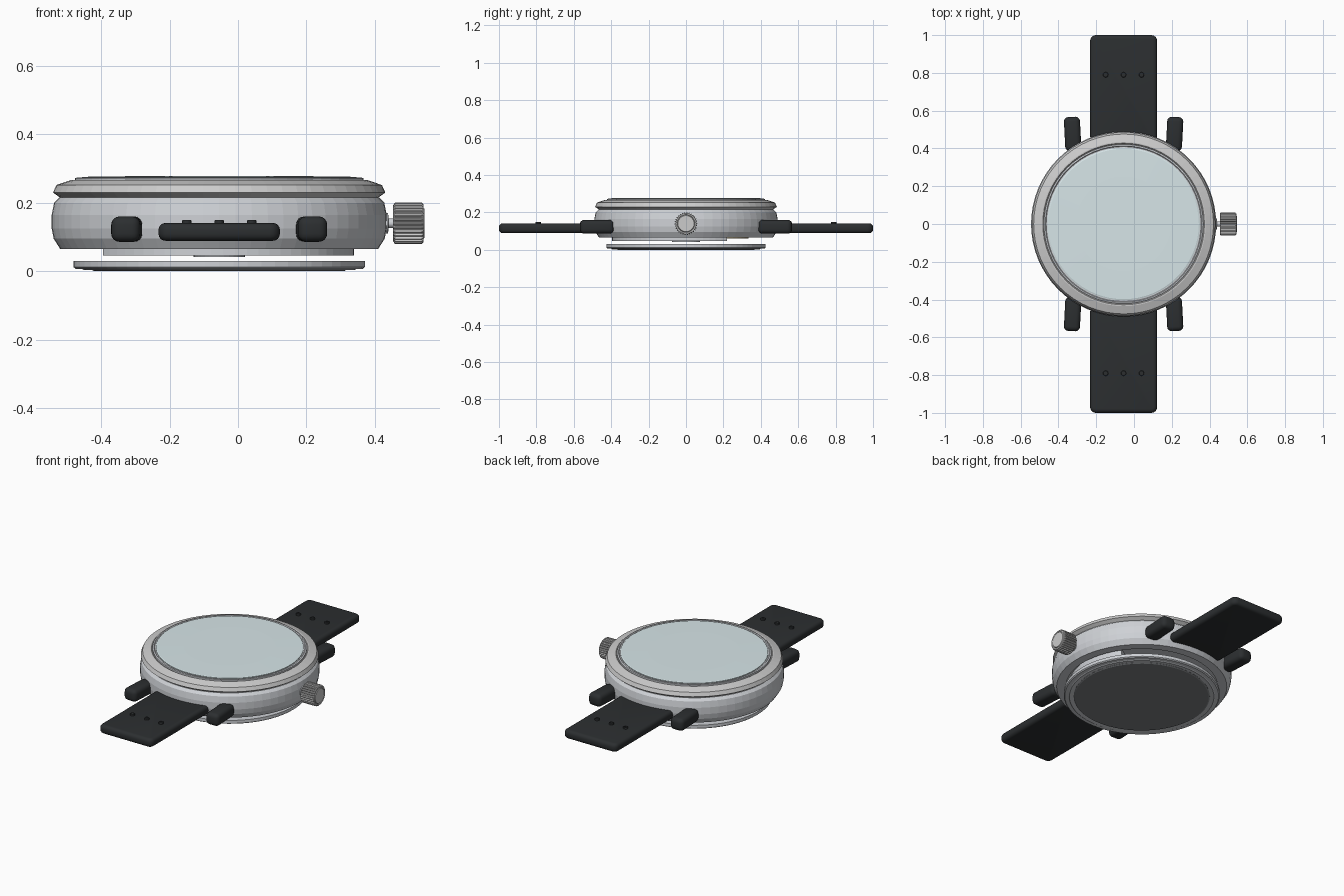
import bpy, bmesh
from math import sin, cos, pi, radians
from mathutils import Matrix

if "Cube" in bpy.data.objects:
    bpy.data.objects.remove(bpy.data.objects["Cube"])

CX = -0.055   # centre of the watch case
SEG = 64


def material(name, rgba):
    m = bpy.data.materials.new(name)
    m.diffuse_color = rgba
    m.use_nodes = True
    m.node_tree.nodes["Principled BSDF"].inputs["Base Color"].default_value = m.diffuse_color
    return m


STEEL = material("steel", (0.62, 0.64, 0.67, 1))
BEZEL = material("bright_steel", (0.74, 0.76, 0.77, 1))
GLASS = material("glass", (0.68, 0.79, 0.81, 1))
BLACK = material("black_rubber", (0.025, 0.028, 0.03, 1))
DARK = material("dark_grey", (0.2, 0.21, 0.22, 1))
BRASS = material("brass", (0.6, 0.5, 0.3, 1))


def finish(bm, name, mat, smooth=False):
    bmesh.ops.recalc_face_normals(bm, faces=bm.faces[:])
    me = bpy.data.meshes.new(name)
    bm.to_mesh(me)
    bm.free()
    me.materials.append(mat)
    ob = bpy.data.objects.new(name, me)
    bpy.context.collection.objects.link(ob)
    if smooth:
        bpy.context.view_layer.objects.active = ob
        ob.select_set(True)
        bpy.ops.object.shade_smooth_by_angle(angle=radians(35))
        ob.select_set(False)
    return ob


def lathe(name, profile, mat, centre=(CX, 0, 0), closed=False, seg=SEG,
          axis_x=False, flute=None):
    """Spin (radius, height) points; open profiles get flat end caps."""
    bm = bmesh.new()
    rings = []
    for k, (r, h) in enumerate(profile):
        ring = []
        for i in range(seg):
            rr = r - (0.006 if flute and k in flute and i % 4 in (2, 3) else 0)
            a = 2 * pi * i / seg
            p = (h, rr * cos(a), rr * sin(a)) if axis_x else (rr * cos(a), rr * sin(a), h)
            ring.append(bm.verts.new([p[j] + centre[j] for j in range(3)]))
        rings.append(ring)
    pairs = list(zip(rings, rings[1:]))
    if closed:
        pairs.append((rings[-1], rings[0]))
    else:
        bm.faces.new(rings[0])
        bm.faces.new(rings[-1])
    for a, b in pairs:
        for i in range(seg):
            j = (i + 1) % seg
            bm.faces.new((a[i], a[j], b[j], b[i]))
    return finish(bm, name, mat)


def rounded_box(name, size, loc, mat, bevel, rot=0, corner=0):
    bm = bmesh.new()
    bmesh.ops.create_cube(bm, size=1)
    bmesh.ops.scale(bm, vec=size, verts=bm.verts)
    if corner:
        upright = [e for e in bm.edges
                   if abs(e.verts[0].co.z - e.verts[1].co.z) > 1e-4]
        bmesh.ops.bevel(bm, geom=upright, offset=corner, segments=4,
                        affect='EDGES', profile=0.5)
        edges = [e for e in bm.edges if abs(e.verts[0].co.z - e.verts[1].co.z) < 1e-4]
    else:
        edges = bm.edges[:]
    bmesh.ops.bevel(bm, geom=edges, offset=bevel, segments=4,
                    affect='EDGES', profile=0.5)
    bmesh.ops.transform(bm, verts=bm.verts,
                        matrix=Matrix.Translation(loc) @ Matrix.Rotation(rot, 4, 'Z'))
    return finish(bm, name, mat, smooth=True)


# Case ring, hollow for the movement
lathe("case", [(0.415, 0.065), (0.465, 0.065), (0.484, 0.095), (0.49, 0.125),
               (0.49, 0.165), (0.483, 0.20), (0.468, 0.215), (0.415, 0.215)],
      STEEL, closed=True)

# Bezel with a stepped inner edge
lathe("bezel", [(0.415, 0.213), (0.462, 0.213), (0.486, 0.230), (0.476, 0.252),
                (0.435, 0.266), (0.428, 0.266), (0.424, 0.262), (0.415, 0.262)],
      BEZEL, closed=True)
lathe("glass_gasket", [(0.40, 0.25), (0.422, 0.25), (0.422, 0.272),
                       (0.414, 0.274), (0.410, 0.270), (0.40, 0.270)],
      STEEL, closed=True)
lathe("glass", [(0.404, 0.25), (0.404, 0.274), (0.398, 0.276), (0.25, 0.278)], GLASS)

# Dial and movement inside the case
lathe("dial", [(0.412, 0.20), (0.412, 0.21)], DARK)
lathe("main_plate", [(0.413, 0.085), (0.413, 0.11)], STEEL)

# Bridge: a disc cut along a diagonal chord
bm = bmesh.new()
a0, a1 = radians(-149.5), radians(33.8)
low = [bm.verts.new((CX + 0.395 * cos(a0 + (a1 - a0) * i / 36),
                     0.395 * sin(a0 + (a1 - a0) * i / 36), 0.046)) for i in range(37)]
base = bm.faces.new(low)
ext = bmesh.ops.extrude_face_region(bm, geom=[base])
for v in ext["geom"]:
    if isinstance(v, bmesh.types.BMVert):
        v.co.z = 0.085
finish(bm, "movement_bridge", STEEL)

# Balance wheel in the cut-away side
bx, by = CX - 0.08, 0.20
lathe("balance_rim", [(0.115, 0.06), (0.135, 0.06), (0.135, 0.072), (0.115, 0.072)],
      BRASS, centre=(bx, by, 0), closed=True, seg=32)
lathe("balance_staff", [(0.018, 0.052), (0.018, 0.086)], BRASS, centre=(bx, by, 0), seg=16)
for i in range(2):
    rounded_box("balance_spoke", (0.24, 0.016, 0.01), (bx, by, 0.066), BRASS, 0.002,
                rot=i * pi / 2)
lathe("centre_jewel", [(0.075, 0.042), (0.075, 0.048)], STEEL, seg=32)

# Separate case back with a window
lathe("case_back", [(0.37, 0.005), (0.395, 0.003), (0.40, 0.006), (0.42, 0.007),
                    (0.426, 0.012), (0.426, 0.030), (0.37, 0.030)], STEEL, closed=True)
lathe("back_window", [(0.365, 0.0), (0.372, 0.004), (0.372, 0.026)], DARK)

# Crown, stem and collar along +x
Z = 0.14
lathe("crown_collar", [(0.03, 0.42), (0.03, 0.438), (0.022, 0.440)], STEEL,
      centre=(0, 0, Z), seg=32, axis_x=True)
lathe("crown_stem", [(0.014, 0.43), (0.014, 0.46)], STEEL,
      centre=(0, 0, Z), seg=24, axis_x=True)
lathe("crown", [(0.053, 0.454), (0.061, 0.459), (0.061, 0.537), (0.055, 0.543),
                (0.048, 0.543), (0.046, 0.540), (0.043, 0.545)],
      BEZEL, centre=(0, 0, Z), seg=120, axis_x=True, flute=(1, 2))

# Lugs, straps and strap holes, mirrored front and back
for s in (1, -1):
    for side in (1, -1):
        rounded_box("lug", (0.085, 0.18, 0.074), (CX + side * 0.27, s * 0.477, 0.123),
                    BLACK, 0.024, rot=-side * s * radians(3))
    rounded_box("strap", (0.355, 0.565, 0.052), (CX, s * 0.7175, 0.115),
                BLACK, 0.02, corner=0.03)
    for i in (-1, 0, 1):
        lathe("strap_hole_rim", [(0.008, 0.138), (0.014, 0.138), (0.014, 0.147),
                                 (0.012, 0.150), (0.008, 0.150)], BLACK,
              centre=(CX + i * 0.095, s * 0.79, 0), closed=True, seg=16)
        lathe("strap_hole", [(0.0085, 0.138), (0.0085, 0.148)], BLACK,
              centre=(CX + i * 0.095, s * 0.79, 0), seg=16)
